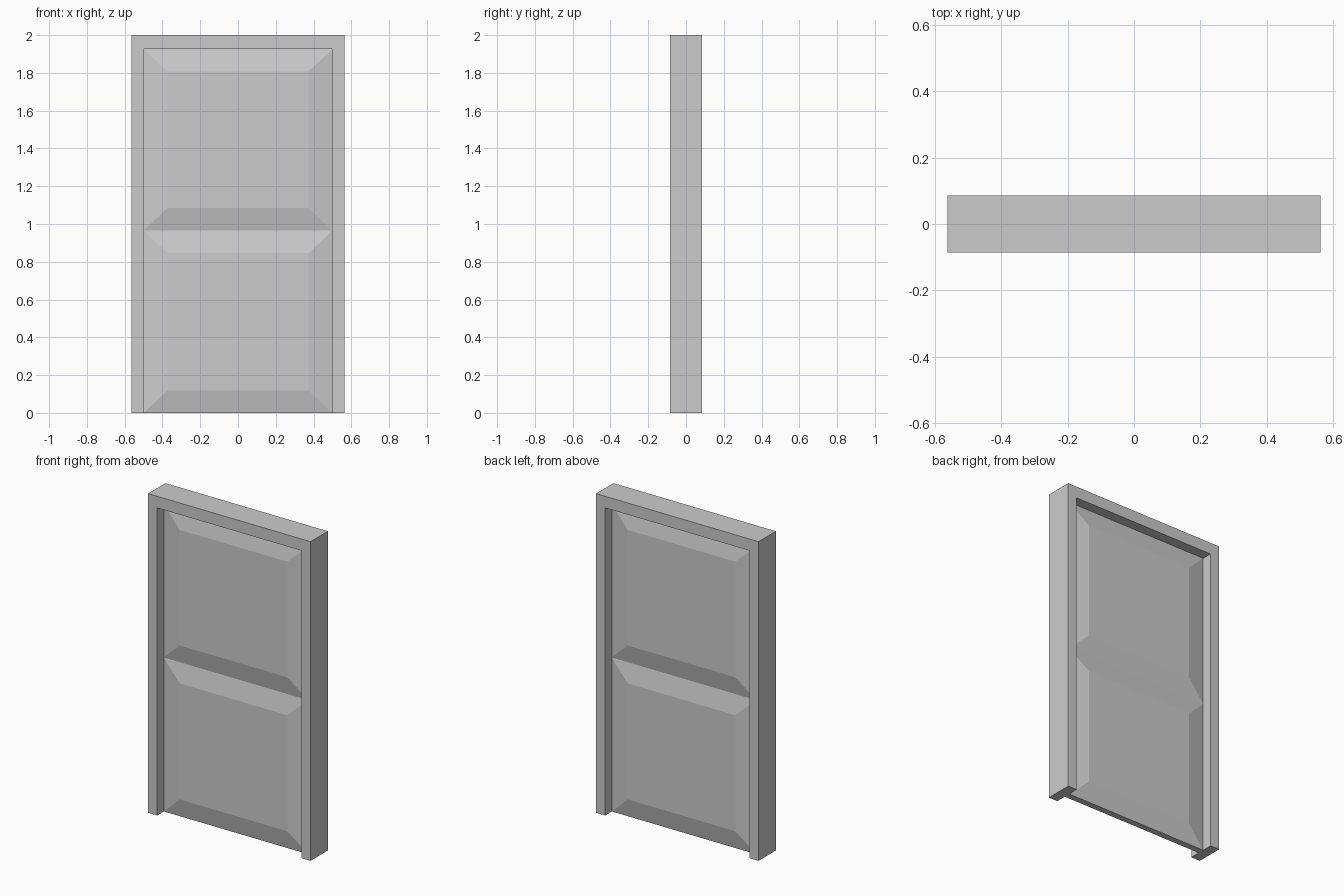
import bpy, bmesh

if "Cube" in bpy.data.objects:
    bpy.data.objects.remove(bpy.data.objects["Cube"])


def finish(name, bm):
    bmesh.ops.remove_doubles(bm, verts=bm.verts, dist=1e-5)
    bmesh.ops.recalc_face_normals(bm, faces=bm.faces)
    mesh = bpy.data.meshes.new(name)
    bm.to_mesh(mesh)
    bm.free()
    obj = bpy.data.objects.new(name, mesh)
    bpy.context.collection.objects.link(obj)
    return obj


W, H, D = 0.563, 2.0, 0.0857      # frame half width, height, half depth
OW, OH = 0.5, 1.927               # opening half width, height
EDGE, RAISED = 0.02, 0.045        # door half thickness at edge and at panel
MID = 0.965                       # line where the two panels meet
IX, IZ = 0.127, 0.119             # bevel width sideways and vertically

# Door frame: two jambs and a head, extruded from one U profile
bm = bmesh.new()
profile = [(-W, 0), (-W, H), (W, H), (W, 0), (OW, 0), (OW, OH), (-OW, OH), (-OW, 0)]
front = [bm.verts.new((x, -D, z)) for x, z in profile]
back = [bm.verts.new((x, D, z)) for x, z in profile]
n = len(profile)
for ring in (front, back):
    for quad in ((0, 1, 6, 7), (1, 2, 5, 6), (2, 3, 4, 5)):
        bm.faces.new([ring[i] for i in quad])
for i in range(n):
    j = (i + 1) % n
    bm.faces.new((front[i], front[j], back[j], back[i]))
finish("door_frame", bm)


# Door leaf: two raised panels, bevelled alike on both sides
def panel(bm, z0, z1, open_side):
    rings = []
    for y, ix, iz in ((-RAISED, IX, IZ), (-EDGE, 0, 0), (EDGE, 0, 0), (RAISED, IX, IZ)):
        x, a, b = OW - ix, z0 + iz, z1 - iz
        rings.append([bm.verts.new(c) for c in ((-x, y, a), (x, y, a), (x, y, b), (-x, y, b))])
    bm.faces.new(rings[0])
    bm.faces.new(rings[3])
    for k in range(3):
        for i in range(4):
            if k == 1 and i == open_side:      # shared edge between panels
                continue
            j = (i + 1) % 4
            bm.faces.new((rings[k][i], rings[k][j], rings[k + 1][j], rings[k + 1][i]))


bm = bmesh.new()
panel(bm, 0.0, MID, 2)
panel(bm, MID, OH, 0)
finish("door_leaf", bm)
